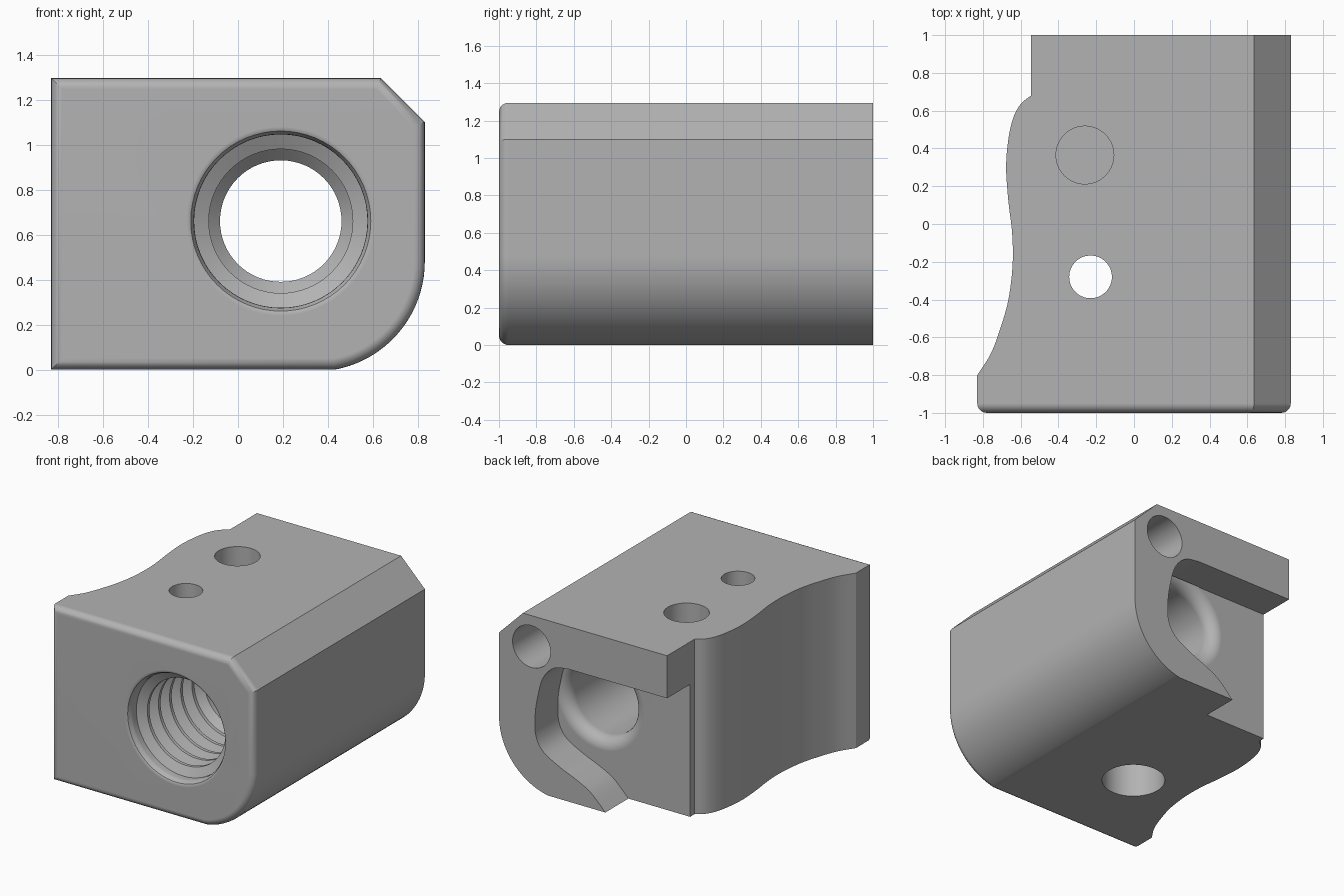
import bpy, bmesh
from math import sin, cos, pi
from mathutils import Matrix, Vector

cube = bpy.data.objects.get("Cube")
if cube:
    bpy.data.objects.remove(cube)

grey = bpy.data.materials.new("plain_grey")
grey.use_nodes = True
colour = (0.45, 0.45, 0.45, 1)
grey.diffuse_color = colour
grey.node_tree.nodes["Principled BSDF"].inputs["Base Color"].default_value = colour


def make(name, bm):
    bmesh.ops.recalc_face_normals(bm, faces=bm.faces)
    mesh = bpy.data.meshes.new(name)
    bm.to_mesh(mesh)
    bm.free()
    mesh.materials.append(grey)
    ob = bpy.data.objects.new(name, mesh)
    bpy.context.collection.objects.link(ob)
    return ob


def prism(points, axis, lo, hi):
    """Extrude a flat outline along y (xz outline) or z (xy outline)."""
    bm = bmesh.new()
    place = (lambda a, b: (a, lo, b)) if axis == "y" else (lambda a, b: (a, b, lo))
    face = bm.faces.new([bm.verts.new(place(a, b)) for a, b in points])
    move = Vector((0, hi - lo, 0)) if axis == "y" else Vector((0, 0, hi - lo))
    new = bmesh.ops.extrude_face_region(bm, geom=[face], use_keep_orig=True)["geom"]
    bmesh.ops.translate(bm, verts=[v for v in new if isinstance(v, bmesh.types.BMVert)], vec=move)
    return bm


def lathe(profile, centre, axis, sides=64):
    """Solid of revolution from (radius, height) pairs, along y or z."""
    bm = bmesh.new()
    rings = []
    for r, h in profile:
        ring = []
        for i in range(sides):
            a, b = r * cos(2 * pi * i / sides), r * sin(2 * pi * i / sides)
            co = (centre[0] + a, h, centre[1] + b) if axis == "y" else (centre[0] + a, centre[1] + b, h)
            ring.append(bm.verts.new(co))
        rings.append(ring)
    for low, high in zip(rings, rings[1:]):
        for i in range(sides):
            j = (i + 1) % sides
            bm.faces.new((low[i], low[j], high[j], high[i]))
    bm.faces.new(rings[0])
    bm.faces.new(rings[-1])
    return bm


def smooth_path(points, steps=6):
    """Catmull-Rom curve through the points."""
    pts = [Vector(p) for p in [points[0], *points, points[-1]]]
    out = []
    for p0, p1, p2, p3 in zip(pts, pts[1:], pts[2:], pts[3:]):
        for i in range(steps):
            t = i / steps
            out.append(0.5 * (2 * p1 + (p2 - p0) * t + (2 * p0 - 5 * p1 + 4 * p2 - p3) * t * t
                              + (3 * p1 - p0 - 3 * p2 + p3) * t ** 3))
    return [tuple(p) for p in out] + [points[-1]]


# Main block: chamfered top corner, rounded bottom corner, rounded front rim
R, TOP, SIDE = 0.488, 1.295, 0.83
arc = [(SIDE - R + R * cos(a), 0.48 + R * sin(a)) for a in [-1.39 * (1 - i / 20) for i in range(21)]]
arc[0] = (0.43, 0)
bm = prism([(-SIDE, 0), *arc, (SIDE, 1.10), (0.635, TOP), (-SIDE, TOP)], "y", -1, 1)
rim = [e for e in bm.edges if all(v.co.y < -0.99 for v in e.verts)]
bmesh.ops.bevel(bm, geom=rim, offset=0.05, segments=5, profile=0.5, affect="EDGES")
block = make("clamp_block", bm)

# Wavy grip on the side, with a straight step at the back
wave = smooth_path([(-0.545, 0.68), (-0.60, 0.635), (-0.64, 0.56), (-0.665, 0.45), (-0.677, 0.3),
                    (-0.665, 0.12), (-0.645, -0.05), (-0.643, -0.22), (-0.665, -0.4),
                    (-0.71, -0.56), (-0.76, -0.69), (-0.83, -0.8)])
side_cut = prism([(-0.545, 1.1), *wave, (-1, -0.8), (-1, 1.1)], "z", -0.1, 1.4)

# Rear pocket, open to the side and the bottom, under a top lip
FLOOR = 0.73
hook = smooth_path([(-0.04, 0), (0.08, 0.115), (0.2, 0.18), (0.33, 0.235), (0.47, 0.315), (0.53, 0.42),
                    (0.535, 0.56), (0.516, 0.7), (0.47, 0.86), (0.38, 0.955), (0.26, 0.98)])
pocket_cut = prism([(-1, -0.1), (-0.04, -0.1), *hook, (-1, 0.98)], "y", FLOOR, 1.1)

# Threaded main bore with a rounded exit into the pocket
bore = [(0.42, -1.05), (0.42, -1.0), (0.40, -0.99), (0.387, -0.965)]
pitch = 0.13
for i in range(5):
    y = -0.95 + i * pitch
    bore += [(0.385, y), (0.385, y + 0.04), (0.32, y + 0.075), (0.32, y + 0.1)]
bore += [(0.27, -0.28)]
bore += [(0.36 - 0.09 * cos(a), FLOOR - 0.09 + 0.09 * sin(a)) for a in [pi / 2 * i / 8 for i in range(9)]]
bore += [(0.36, FLOOR + 0.005)]
bore_cut = lathe(bore, (0.19, 0.66), "y")

# Rear blind hole, top blind hole, and counterbored screw hole
rear_cut = lathe([(0.155, 0.1), (0.155, 1.1)], (0.565, 1.066), "y")
pin_cut = lathe([(0.153, 0.5), (0.153, 1.4)], (-0.26, 0.365), "z")
screw_cut = lathe([(0.215, -0.1), (0.215, 0.36), (0.113, 0.36), (0.113, 1.4)], (-0.23, -0.28), "z")

cutters = [make("cutter", b) for b in (side_cut, pocket_cut, bore_cut, rear_cut, pin_cut, screw_cut)]
for cutter in cutters:
    mod = block.modifiers.new("cut", "BOOLEAN")
    mod.operation, mod.solver, mod.object = "DIFFERENCE", "EXACT", cutter

# Bake the cuts and drop the cutters
graph = bpy.context.evaluated_depsgraph_get()
baked = bpy.data.meshes.new_from_object(block.evaluated_get(graph))
block.modifiers.clear()
block.data = baked
baked.materials.clear()
baked.materials.append(grey)
for cutter in cutters:
    bpy.data.objects.remove(cutter)

# Smooth curved walls, crisp corners
bpy.ops.object.select_all(action="DESELECT")
block.select_set(True)
bpy.context.view_layer.objects.active = block
bpy.ops.object.shade_smooth_by_angle(angle=0.5)
weighted = block.modifiers.new("even_flats", "WEIGHTED_NORMAL")
weighted.keep_sharp = True
